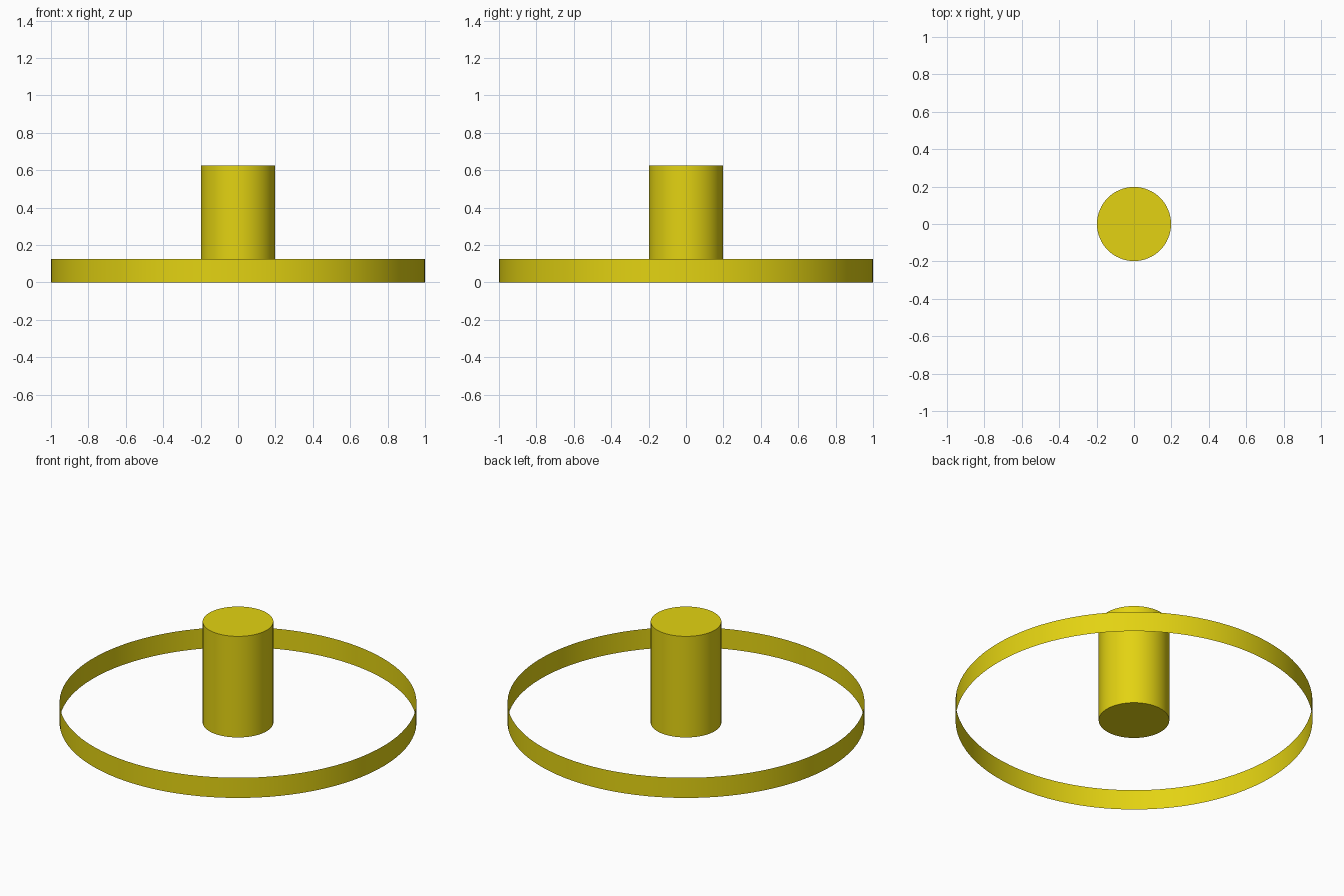
import bpy, math

if "Cube" in bpy.data.objects:
    bpy.data.objects.remove(bpy.data.objects["Cube"])

yellow = bpy.data.materials.new("yellow")
yellow.diffuse_color = (0.77, 0.65, 0.006, 1)
yellow.use_nodes = True
yellow.node_tree.nodes["Principled BSDF"].inputs["Base Color"].default_value = yellow.diffuse_color


def cylinder(name, radius, height, fill, sides):
    """Upright cylinder standing on z = 0, capped or open."""
    bpy.ops.mesh.primitive_cylinder_add(
        vertices=sides, radius=radius, depth=height,
        end_fill_type=fill, location=(0, 0, height / 2))
    ob = bpy.context.object
    ob.name = name
    ob.data.materials.append(yellow)
    bpy.ops.object.shade_smooth_by_angle(angle=math.radians(30))
    return ob


# Thin open band around the outside
cylinder("outer_band", 1.0, 0.125, 'NOTHING', 96)

# Solid post in the middle
cylinder("centre_post", 0.198, 0.625, 'NGON', 64)
